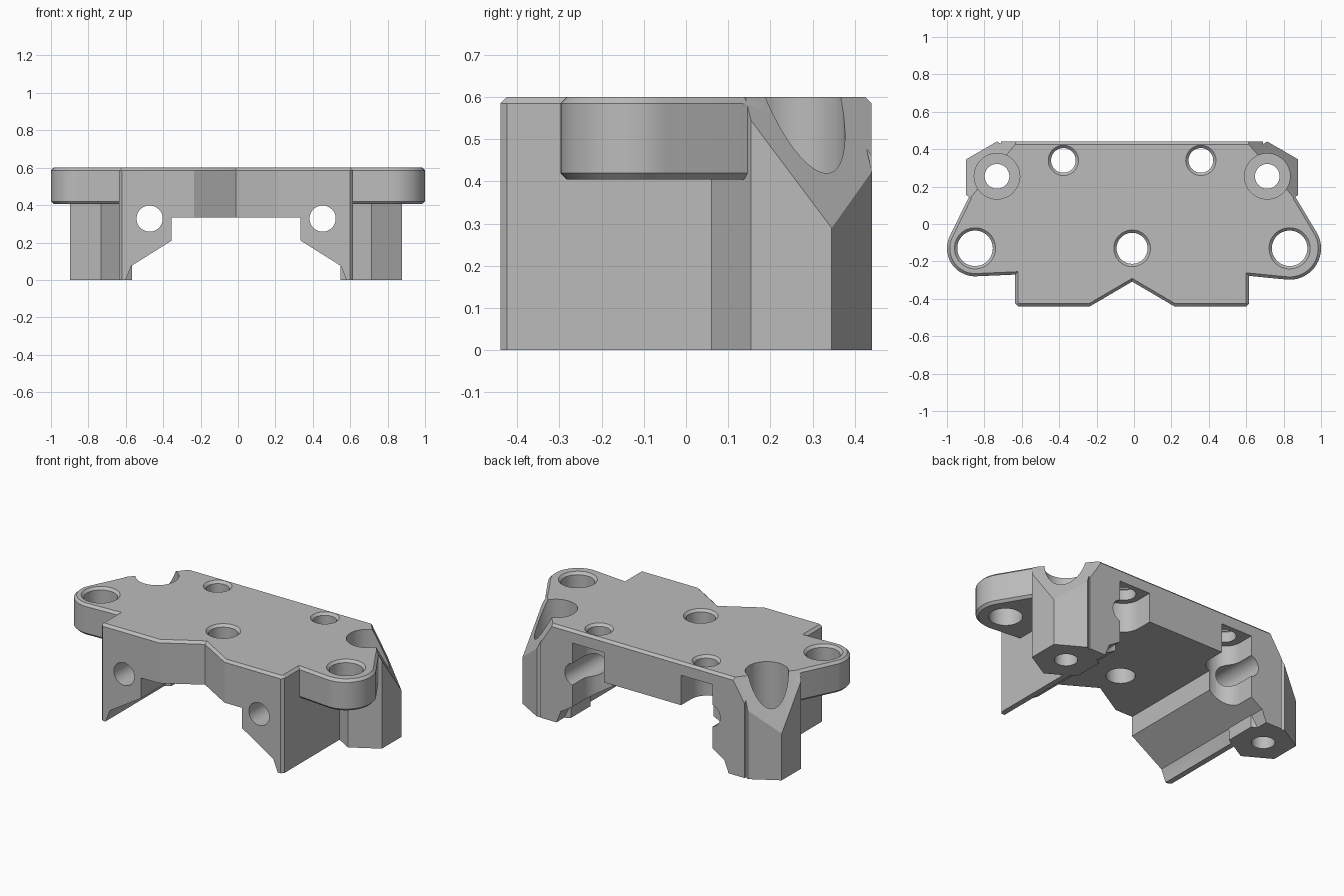
import bpy, bmesh
from math import sin, cos, pi, radians
from mathutils import Matrix, Vector
from mathutils.geometry import convex_hull_2d

cube = bpy.data.objects.get("Cube")
if cube:
    bpy.data.objects.remove(cube)

CX = -0.01        # mirror line of the part
TOP = 0.6
CHAMFER = 0.015

grey = bpy.data.materials.new("plain_grey")
grey.use_nodes = True
colour = (0.5, 0.5, 0.5, 1)
grey.diffuse_color = colour
grey.node_tree.nodes["Principled BSDF"].inputs["Base Color"].default_value = colour


def finish(name, bm):
    bmesh.ops.recalc_face_normals(bm, faces=bm.faces)
    mesh = bpy.data.meshes.new(name)
    bm.to_mesh(mesh)
    bm.free()
    mesh.materials.append(grey)
    ob = bpy.data.objects.new(name, mesh)
    bpy.context.collection.objects.link(ob)
    return ob


def prism(name, outline, z0, z1, chamfer_at=(), matrix=None):
    """Extrude an outline and chamfer its edges lying at the given heights."""
    bm = bmesh.new()
    face = bm.faces.new([bm.verts.new((x, y, z0)) for x, y in outline])
    ext = bmesh.ops.extrude_face_region(bm, geom=[face])["geom"]
    bmesh.ops.translate(bm, vec=(0, 0, z1 - z0),
                        verts=[v for v in ext if isinstance(v, bmesh.types.BMVert)])
    bmesh.ops.recalc_face_normals(bm, faces=bm.faces)
    edges = [e for e in bm.edges
             if any(all(abs(v.co.z - z) < 1e-4 for v in e.verts) for z in chamfer_at)]
    if edges:
        bmesh.ops.bevel(bm, geom=edges, offset=CHAMFER, segments=1,
                        affect='EDGES', profile=0.5)
    if matrix:
        bm.transform(matrix)
    return finish(name, bm)


def cone(name, x, y, z0, z1, r0, r1, matrix=None):
    bm = bmesh.new()
    bmesh.ops.create_cone(bm, cap_ends=True, segments=48, radius1=r0, radius2=r1,
                          depth=z1 - z0,
                          matrix=Matrix.Translation((x, y, (z0 + z1) / 2)))
    if matrix:
        bm.transform(matrix)
    return finish(name, bm)


def combine(target, tool, operation):
    """Apply a boolean and remove the tool."""
    mod = target.modifiers.new("boolean", 'BOOLEAN')
    mod.operation = operation
    mod.solver = 'EXACT'
    mod.object = tool
    graph = bpy.context.evaluated_depsgraph_get()
    mesh = bpy.data.meshes.new_from_object(target.evaluated_get(graph))
    target.modifiers.clear()
    target.data = mesh
    bpy.data.objects.remove(tool)


def mirrored(half):
    return [(CX + x, y) for x, y in half] + [(CX - x, y) for x, y in reversed(half)]


def drill(x, y, r):
    """Vertical through hole with a chamfered rim."""
    combine(mount, cone("hole", x, y, -0.1, 0.7, r, r), 'DIFFERENCE')
    combine(mount, cone("rim", x, y, TOP - CHAMFER, TOP + CHAMFER, r, r + 2 * CHAMFER),
            'DIFFERENCE')


ALONG_Y = Matrix.Rotation(radians(90), 4, 'X')

# Main body: plan with a front notch and wider rear corners
plan = [(0.225, -0.44), (0.61, -0.44), (0.625, -0.425), (0.625, 0.2),
        (0.70, 0.2), (0.70, 0.44)]
left = [(CX - x, y) for x, y in reversed(plan)]
mount = prism("mount_body", [(CX, -0.308)] + [(CX + x, y) for x, y in plan] + left,
              0, TOP, (TOP,))

# Tunnel under the body, with sloping sides
arch = [(0.59, -0.1), (0.59, 0.0), (0.56, 0.075), (0.345, 0.21), (0.345, 0.335)]
combine(mount, prism("tunnel", mirrored(arch), -1, 1, (), ALONG_Y), 'DIFFERENCE')

# Hexagonal legs and round ears
for side, ear_x, ear_r in ((1, 0.832, 0.168), (-1, -0.85, 0.15)):
    leg_x = CX + side * 0.7225
    hexagon = [(leg_x + 0.191 * sin(i * pi / 3), 0.25 + 0.191 * cos(i * pi / 3))
               for i in range(6)]
    combine(mount, prism("leg", hexagon, 0, TOP), 'UNION')

    pts = [(ear_x + ear_r * cos(i * pi / 24), -0.13 + ear_r * sin(i * pi / 24))
           for i in range(48)]
    pts += [(CX + side * 0.87, 0.15), (CX + side * 0.5, 0.25), (CX + side * 0.5, -0.265)]
    hull = [pts[i] for i in convex_hull_2d([Vector(p) for p in pts])]
    combine(mount, prism("ear", hull, 0.405, TOP, (0.405, TOP)), 'UNION')

for side, ear_x in ((1, 0.832), (-1, -0.85)):
    leg_x = CX + side * 0.7225
    # Sloping cut on the outer rear corner
    normal = Vector((side * 0.054, 0.0455, 0.0341)).normalized()
    bm = bmesh.new()
    bmesh.ops.create_cube(bm, size=2)
    bm.transform(Matrix.Translation(Vector((CX + side * 0.888, 0.15, 0.55)) + normal)
                 @ normal.to_track_quat('Z', 'Y').to_matrix().to_4x4())
    combine(mount, finish("corner_cut", bm), 'DIFFERENCE')

    # Screw seat in the leg
    combine(mount, cone("seat", leg_x, 0.255, 0.3, 0.7, 0.122, 0.122), 'DIFFERENCE')
    combine(mount, cone("leg_hole", leg_x, 0.255, -0.1, 0.4, 0.066, 0.066), 'DIFFERENCE')

    # Rear pocket below the plate, with a rounded inner end
    px = CX + side * 0.3725
    pocket = [(px + 0.108 * cos(pi + i * pi / 16), 0.34 + 0.108 * sin(pi + i * pi / 16))
              for i in range(17)] + [(px + 0.108, 0.6), (px - 0.108, 0.6)]
    combine(mount, prism("pocket", pocket, -0.1, 0.52), 'DIFFERENCE')

    # Long horizontal hole from front to back
    combine(mount, cone("bore", CX + side * 0.4625, 0.328, -1, 1, 0.07, 0.07, ALONG_Y),
            'DIFFERENCE')
    drill(ear_x, -0.13, 0.095)
    drill(CX + side * 0.3675, 0.34, 0.066)

drill(CX, -0.13, 0.083)

# Crisp edges, smooth bores
bpy.ops.object.select_all(action='DESELECT')
mount.select_set(True)
bpy.context.view_layer.objects.active = mount
bpy.ops.object.shade_smooth_by_angle(angle=radians(25))
